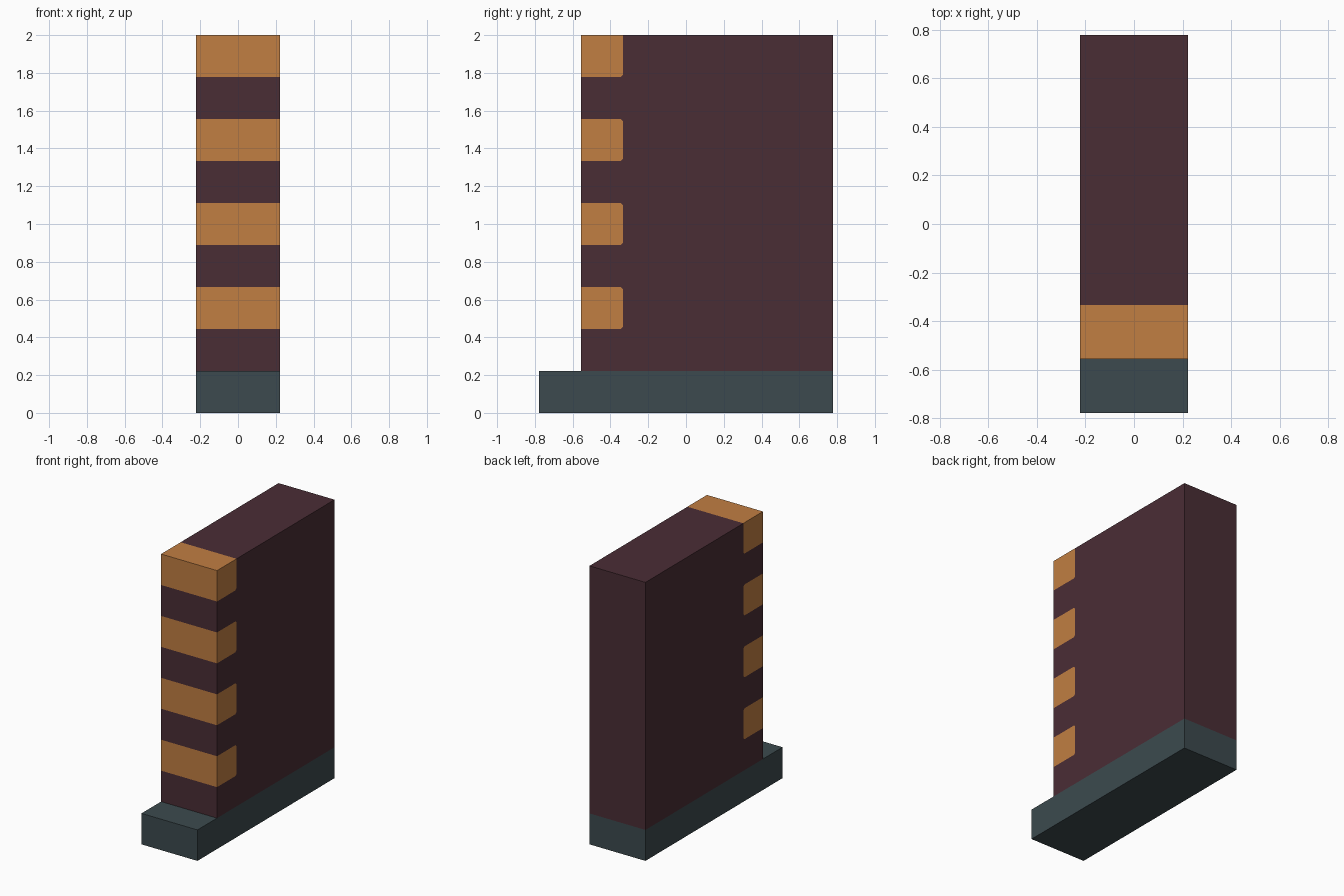
import bpy
import bmesh

cube = bpy.data.objects.get("Cube")
if cube:
    bpy.data.objects.remove(cube, do_unlink=True)

U = 2 / 9            # module: one course height
HALF_W = U           # half thickness in x
FRONT, BACK = -2.5 * U, 3.5 * U
NOTCH = FRONT + U    # depth of the corner blocks
C = 0.013            # clipped inner corners of the blocks


def material(name, rgb):
    m = bpy.data.materials.new(name)
    m.use_nodes = True
    m.diffuse_color = (*rgb, 1)
    m.node_tree.nodes["Principled BSDF"].inputs["Base Color"].default_value = (*rgb, 1)
    return m


plum = material("dark plum", (0.0685, 0.0262, 0.0356))
orange = material("warm orange", (0.533, 0.209, 0.0545))
slate = material("slate", (0.0452, 0.0685, 0.0762))


def extrude_profile(name, profile, mat):
    """Extrude a (y, z) outline across the full thickness in x."""
    bm = bmesh.new()
    face = bm.faces.new([bm.verts.new((-HALF_W, y, z)) for y, z in profile])
    ext = bmesh.ops.extrude_face_region(bm, geom=[face], use_keep_orig=True)
    verts = [g for g in ext["geom"] if isinstance(g, bmesh.types.BMVert)]
    bmesh.ops.translate(bm, verts=verts, vec=(2 * HALF_W, 0, 0))
    bmesh.ops.recalc_face_normals(bm, faces=bm.faces)
    mesh = bpy.data.meshes.new(name)
    bm.to_mesh(mesh)
    bm.free()
    mesh.materials.append(mat)
    obj = bpy.data.objects.new(name, mesh)
    bpy.context.collection.objects.link(obj)


def block_inner(z0, z1):
    """Inner outline of a block, bottom to top; the top block ends square."""
    pts = [(NOTCH - C, z0), (NOTCH, z0 + C)]
    if z1 > 8.5 * U:
        return pts + [(NOTCH, z1)]
    return pts + [(NOTCH, z1 - C), (NOTCH - C, z1)]


# Base plinth, projecting at the front
extrude_profile("base", [(-3.5 * U, 0), (BACK, 0), (BACK, U), (-3.5 * U, U)], slate)

# Orange blocks along the front edge, and the wall outline notched around them
wall = [(BACK, 9 * U), (BACK, U), (FRONT, U)]
for i in range(4):
    z0, z1 = (2 + 2 * i) * U, (3 + 2 * i) * U
    inner = block_inner(z0, z1)
    extrude_profile(f"front_block_{i + 1}", [(FRONT, z0)] + inner + [(FRONT, z1)], orange)
    wall += [(FRONT, z0)] + inner
    if i < 3:
        wall.append((FRONT, z1))
extrude_profile("wall", wall, plum)
